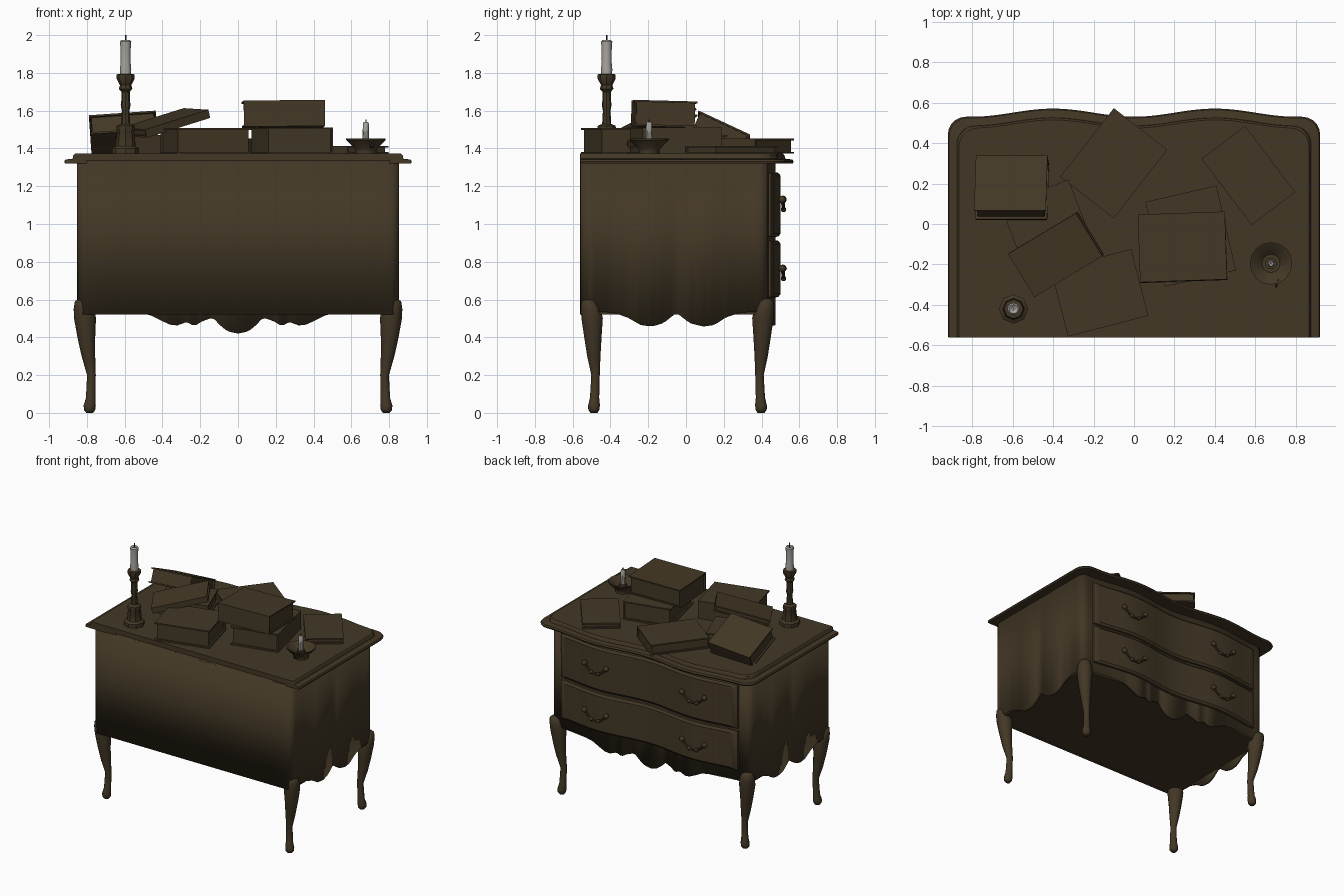
import bpy, bmesh, math
from mathutils import Matrix, Vector, Euler

if "Cube" in bpy.data.objects:
    bpy.data.objects.remove(bpy.data.objects["Cube"])


def material(name, rgb):
    m = bpy.data.materials.new(name)
    m.diffuse_color = (*rgb, 1)
    m.use_nodes = True
    m.node_tree.nodes["Principled BSDF"].inputs["Base Color"].default_value = m.diffuse_color
    return m


BROWN = material("dark brown", (0.056, 0.039, 0.019))
WAX = material("pale wax", (0.40, 0.38, 0.35))
BLACK = material("burnt wick", (0.02, 0.016, 0.012))


def finish(name, bm, mat, angle=35):
    bmesh.ops.recalc_face_normals(bm, faces=bm.faces)
    me = bpy.data.meshes.new(name)
    bm.to_mesh(me)
    bm.free()
    me.materials.append(mat)
    ob = bpy.data.objects.new(name, me)
    bpy.context.collection.objects.link(ob)
    bpy.ops.object.select_all(action='DESELECT')
    ob.select_set(True)
    bpy.context.view_layer.objects.active = ob
    bpy.ops.object.shade_smooth_by_angle(angle=math.radians(angle))
    return ob


def loft(name, rings, mat, caps=True, angle=35):
    bm = bmesh.new()
    vs = [[bm.verts.new(p) for p in r] for r in rings]
    n = len(rings[0])
    for a, b in zip(vs, vs[1:]):
        for i in range(n):
            j = (i + 1) % n
            bm.faces.new((a[i], a[j], b[j], b[i]))
    if caps:
        bm.faces.new(vs[0])
        bm.faces.new(vs[-1])
    return finish(name, bm, mat, angle)


def circle(x, y, z, r, n):
    return [(x + r * math.cos(2 * math.pi * i / n), y + r * math.sin(2 * math.pi * i / n), z) for i in range(n)]


def lathe(name, x, y, profile, mat, n=12):
    return loft(name, [circle(x, y, z, r, n) for r, z in profile], mat)


def interp(table, t):
    for (a, va), (b, vb) in zip(table, table[1:]):
        if t <= b:
            k = max(0, (t - a) / (b - a))
            return va + (vb - va) * k
    return table[-1][1]


def wave(x):
    return (1 - math.cos(2 * math.pi * x / 0.8)) / 2 if abs(x) < 0.8 else 0


# Plan outline with a serpentine front on the +y side
def outline(hw, back, front, amp, rb, rf):
    def arc(cx, cy, r, a0):
        return [(cx + r * math.cos(math.radians(a0 + t * 18)), cy + r * math.sin(math.radians(a0 + t * 18))) for t in range(6)]

    def span(a, b, n):
        return [a + (b - a) * i / n for i in range(1, n)]
    p = [(x, back) for x in span(-hw + rb, hw - rb, 12)]
    p += arc(hw - rb, back + rb, rb, -90)
    p += [(hw, y) for y in span(back + rb, front - rf, 40)]
    p += arc(hw - rf, front - rf, rf, 0)
    p += [(x, front + amp * wave(x)) for x in span(hw - rf, -hw + rf, 80)]
    p += arc(-hw + rf, front - rf, rf, 90)
    p += [(-hw, y) for y in span(front - rf, back + rb, 40)]
    p += arc(-hw + rb, back + rb, rb, 180)
    return p


# Carcass with scalloped aprons
SIDE = [(-.5, .535), (-.39, .532), (-.31, .505), (-.24, .465), (-.18, .457), (-.12, .475), (-.05, .53),
        (.02, .475), (.09, .457), (.15, .465), (.21, .505), (.29, .532), (.4, .535)]
FRONT = [(0, .42), (.05, .43), (.09, .46), (.13, .505), (.19, .485), (.23, .46), (.27, .482), (.32, .463),
         (.36, .467), (.42, .495), (.47, .52), (.6, .535), (.8, .535)]
BACK_Y, FRONT_Y, AMP = -.56, .435, .04


def apron(x, y):
    if y < -.51:
        return .52
    if abs(x) > .845:
        return interp(SIDE, y)
    return interp(FRONT, abs(x))


plan = outline(.853, BACK_Y, FRONT_Y, AMP, .05, .05)
body = loft("carcass", [[(x, y, apron(x, y)) for x, y in plan], [(x, y, 1.335) for x, y in plan]], BROWN, caps=False)
sol = body.modifiers.new("thickness", 'SOLIDIFY')
sol.thickness, sol.offset = .02, -1
low = outline(.845, BACK_Y + .008, FRONT_Y - .008, AMP, .05, .05)
loft("carcass_floor", [[(x, y, .522) for x, y in low], [(x, y, .54) for x, y in low]], BROWN)

# Moulded table top
rings = []
for inset, z in ((.05, 1.32), (.004, 1.32), (0, 1.33), (.006, 1.341), (.045, 1.346), (.048, 1.363), (.056, 1.372)):
    rings.append([(x, y, z) for x, y in outline(.92 - inset, BACK_Y, .53 - inset, AMP, .006, .09)])
loft("table_top", rings, BROWN)

# Cabriole legs: height, centre x, centre y, radius
LEG = [(0, .785, .487, .018), (.015, .786, .488, .03), (.04, .785, .487, .032), (.08, .78, .484, .025),
       (.2, .776, .479, .023), (.3, .792, .488, .036), (.4, .803, .493, .047), (.5, .81, .497, .058),
       (.55, .815, .503, .055), (.59, .822, .512, .042), (.605, .825, .515, .02)]
for sx, side in ((1, "right"), (-1, "left")):
    for back in (True, False):
        rings = [circle(sx * x, -y if back else y - .09, z, r, 14) for z, x, y, r in LEG]
        loft(f"leg_{side}_{'a' if back else 'b'}", rings, BROWN, angle=60)


# Bowed drawer fronts
def drawer(name, z0, z1):
    hw, e = .76, .02
    xs = [-hw, -hw + .004] + [-hw + e + (2 * hw - 2 * e) * i / 48 for i in range(49)] + [hw - .004, hw]
    zs = [z0, z0 + .004, z0 + e, z1 - e, z1 - .004, z1]

    def depth(i, n):
        return (-.01, .014, .026)[min(i, n - 1 - i, 2)]
    bm = bmesh.new()
    g = [[bm.verts.new((x, FRONT_Y + AMP * wave(x) + min(depth(i, len(xs)), depth(j, len(zs))), z))
          for j, z in enumerate(zs)] for i, x in enumerate(xs)]
    for a, b in zip(g, g[1:]):
        for j in range(len(zs) - 1):
            bm.faces.new((a[j], b[j], b[j + 1], a[j + 1]))
    ob = finish(name, bm, BROWN)
    ob.data.flip_normals() if ob.data.polygons[len(ob.data.polygons) // 2].normal.y < 0 else None


drawer("drawer_upper", .93, 1.275)
drawer("drawer_lower", .61, .915)


# Drop handles with knobs
def handle(name, cx, cz):
    bm = bmesh.new()
    pts = []
    for i in range(13):
        t = -1 + i / 6
        x = cx + .095 * t
        pts.append(Vector((x, FRONT_Y + AMP * wave(x) + .042, cz + .03 - .06 * (1 - t * t))))
    for i, p in enumerate(pts):
        r = .02 if i in (0, 12) else .014 if i in (4, 8) else .008
        bmesh.ops.create_icosphere(bm, subdivisions=2, radius=r, matrix=Matrix.Translation(p))
    for a, b in zip(pts, pts[1:]):
        d = b - a
        m = Matrix.Translation((a + b) / 2) @ d.to_track_quat('Z', 'Y').to_matrix().to_4x4()
        bmesh.ops.create_cone(bm, segments=8, radius1=.008, radius2=.008, depth=d.length, matrix=m)
    finish(name, bm, BROWN)


for row, z in (("upper", 1.1), ("lower", .735)):
    for side, x in (("right", .42), ("left", -.42)):
        handle(f"handle_{row}_{side}", x, z)


# Books: two covers, a spine and an inset page block
def book(name, loc, size, rot, spine=-1):
    w, d, h = size
    c = .01
    m = Matrix.Translation(loc) @ Euler([math.radians(a) for a in rot], 'XYZ').to_matrix().to_4x4()
    bm = bmesh.new()

    def box(x, y, z, sx, sy, sz):
        bmesh.ops.create_cube(bm, size=1, matrix=m @ Matrix.Translation((x, y, z)) @ Matrix.Diagonal((sx, sy, sz, 1)))
    for s in (-1, 1):
        box(0, 0, s * (h - c) / 2, w, d, c)
    box(0, spine * (d - c) / 2, 0, w, c, h - .006)
    box(0, 0, 0, w - .024, d - .024, h - c)
    finish(name, bm, BROWN)


T = 1.372
book("book_leaning", (-.605, .18, 1.475), (.355, .30, .11), (-25, -4, 0), 1)
book("book_under_pile", (-.44, .02, T + .05), (.36, .29, .10), (0, 0, 21))
book("book_tilted", (-.385, -.15, 1.535), (.405, .25, .045), (2, -15, 31))
book("book_near_edge", (-.17, -.34, T + .068), (.41, .34, .136), (0, 0, 14.5), 1)
book("book_stack_lower", (.28, -.06, T + .07), (.43, .36, .14), (0, 0, -77), 1)
book("book_stack_upper", (.24, -.115, T + .21), (.43, .335, .138), (-1.5, -.5, 2))
book("book_large", (-.1, .3, T + .04), (.43, .335, .08), (0, 0, 52))
book("book_slim", (.565, .24, T + .021), (.41, .27, .042), (0, 0, -53))

# Tall candlestick and candle
cx, cy = -.595, -.42
lathe("candlestick", cx, cy, [(.072, T), (.072, 1.40), (.054, 1.412), (.045, 1.49), (.05, 1.50), (.047, 1.52),
      (.024, 1.53), (.02, 1.60), (.026, 1.63), (.022, 1.66), (.022, 1.70), (.036, 1.715), (.03, 1.735),
      (.048, 1.77), (.048, 1.792), (.028, 1.795)], BROWN, 8)
lathe("tall_candle", cx, cy, [(.028, 1.78), (.03, 1.82), (.026, 1.86), (.027, 1.93), (.03, 1.965), (.022, 1.975),
      (.008, 1.965)], WAX)
lathe("tall_wick", cx, cy, [(.004, 1.96), (.004, 2.0)], BLACK, 6)

# Dish candle holder with finger ring
cx, cy = .677, -.195
lathe("candle_dish", cx, cy, [(.055, T), (.055, 1.385), (.06, 1.40), (.105, 1.445), (.105, 1.453), (.095, 1.448),
      (.045, 1.40), (.028, 1.40), (.028, 1.43), (.018, 1.43)], BROWN, 16)
lathe("short_candle", cx, cy, [(.018, 1.42), (.017, 1.48), (.016, 1.53), (.012, 1.54), (.005, 1.535)], WAX, 10)
lathe("short_wick", cx, cy, [(.003, 1.53), (.003, 1.552)], BLACK, 6)
bpy.ops.mesh.primitive_torus_add(major_segments=14, minor_segments=6, major_radius=.02, minor_radius=.006,
                                 location=(cx + .03, cy - .095, 1.425), rotation=(0, math.pi / 2, -.3))
ring = bpy.context.object
ring.name = "finger_ring"
ring.data.materials.append(BROWN)
bpy.ops.object.shade_smooth_by_angle()
